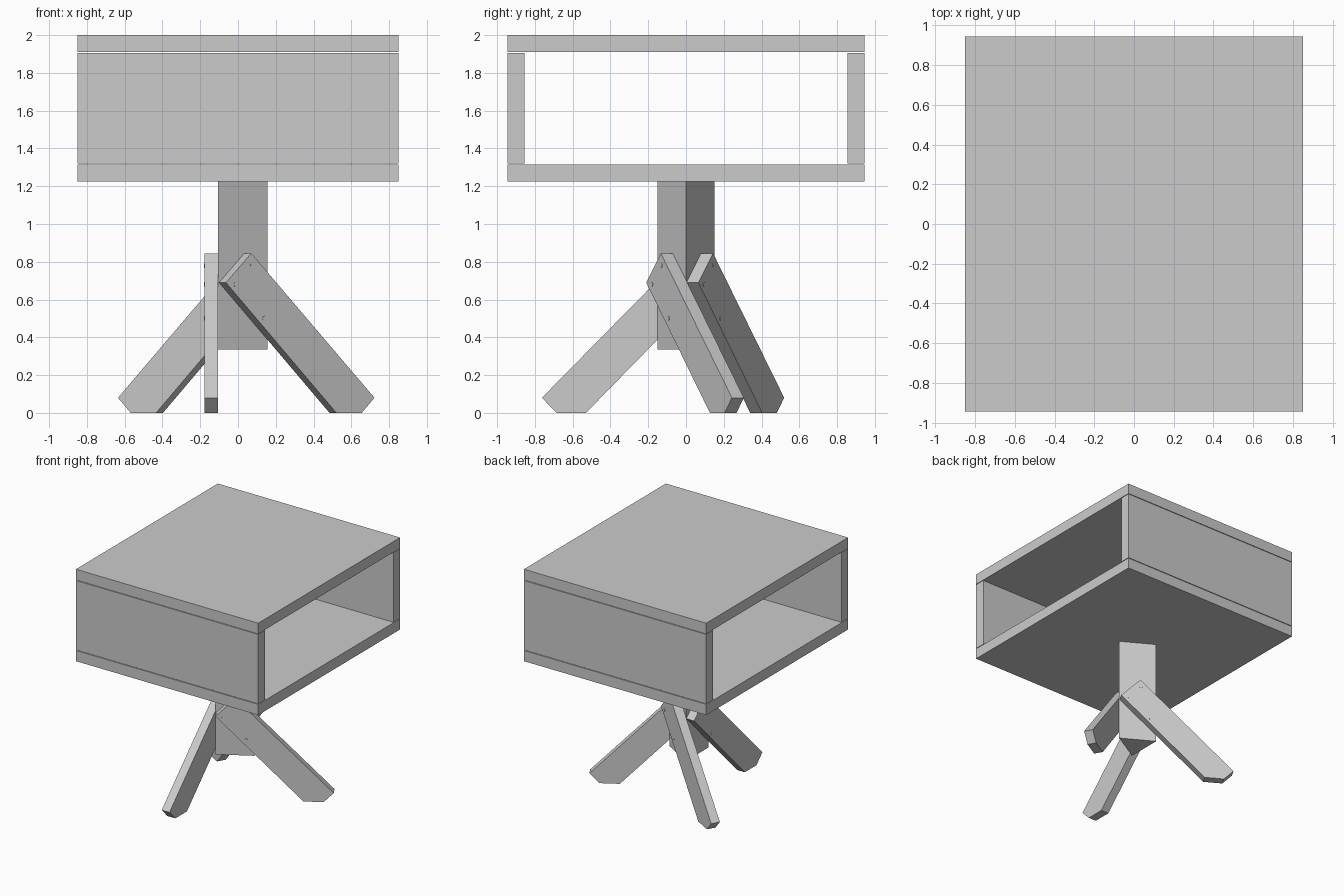
import bpy
import bmesh
import math
from mathutils import Matrix, Vector

if "Cube" in bpy.data.objects:
    bpy.data.objects.remove(bpy.data.objects["Cube"])

grey = bpy.data.materials.new("plain grey")
grey.diffuse_color = (0.6, 0.6, 0.6, 1)
grey.use_nodes = True
grey.node_tree.nodes["Principled BSDF"].inputs["Base Color"].default_value = grey.diffuse_color


def make_object(name, bm):
    bmesh.ops.recalc_face_normals(bm, faces=bm.faces)
    mesh = bpy.data.meshes.new(name)
    bm.to_mesh(mesh)
    bm.free()
    mesh.materials.append(grey)
    obj = bpy.data.objects.new(name, mesh)
    bpy.context.collection.objects.link(obj)
    return obj


def box(name, low, high):
    bm = bmesh.new()
    bmesh.ops.create_cube(bm, size=1)
    for v in bm.verts:
        v.co = [(a + b) / 2 + c * (b - a) for a, b, c in zip(low, high, v.co)]
    return make_object(name, bm)


def prism(name, outline, sweep):
    """Extrude a closed 3D outline along a vector."""
    bm = bmesh.new()
    face = bm.faces.new([bm.verts.new(p) for p in outline])
    new = bmesh.ops.extrude_face_region(bm, geom=[face], use_keep_orig=True)["geom"]
    bmesh.ops.translate(bm, vec=sweep,
                        verts=[v for v in new if isinstance(v, bmesh.types.BMVert)])
    return make_object(name, bm)


# Open-ended cabinet: two slabs and two walls with a thin joint between them
W, D = 0.85, 0.945
box("bottom_panel", (-W, -D, 1.225), (W, D, 1.315))
box("top_panel", (-W, -D, 1.91), (W, D, 2.0))
box("front_wall", (-W, -D, 1.32), (W, -D + 0.09, 1.905))
box("back_wall", (-W, D - 0.09, 1.32), (W, D, 1.905))

# Triangular post
AXIS = Vector((-0.018, 0, 0))
INNER = 0.0867      # distance from the post axis to each of its sides
THICK = 0.073
corners = [AXIS + Vector((math.cos(a), math.sin(a), 0)) * 2 * INNER + Vector((0, 0, 0.335))
           for a in (0, math.tau / 3, 2 * math.tau / 3)]
prism("post", corners, (0, 0, 0.89))

# Three slanted legs, one flat against each side of the post
LEG = [(0.53, 0), (0.685, 0), (0.763, 0.08), (0.01, 0.845), (-0.145, 0.69)]
SCREWS = [(0.015, 0.78), (-0.085, 0.68), (0.09, 0.5)]
for i in range(3):
    place = Matrix.Translation(AXIS) @ Matrix.Rotation(i * math.tau / 3, 4, "Z")
    leg = prism(f"leg_{i + 1}", [(-INNER, -u, z) for u, z in LEG], (-THICK, 0, 0))
    leg.matrix_world = place
    # Small screw heads on the outer face
    bm = bmesh.new()
    for u, z in SCREWS:
        spot = Matrix.Translation((-INNER - THICK, -u, z)) @ Matrix.Rotation(math.pi / 2, 4, "Y")
        bmesh.ops.create_cone(bm, cap_ends=True, segments=12, radius1=0.012,
                              radius2=0.012, depth=0.004, matrix=spot)
    screws = make_object(f"leg_screws_{i + 1}", bm)
    screws.matrix_world = place
